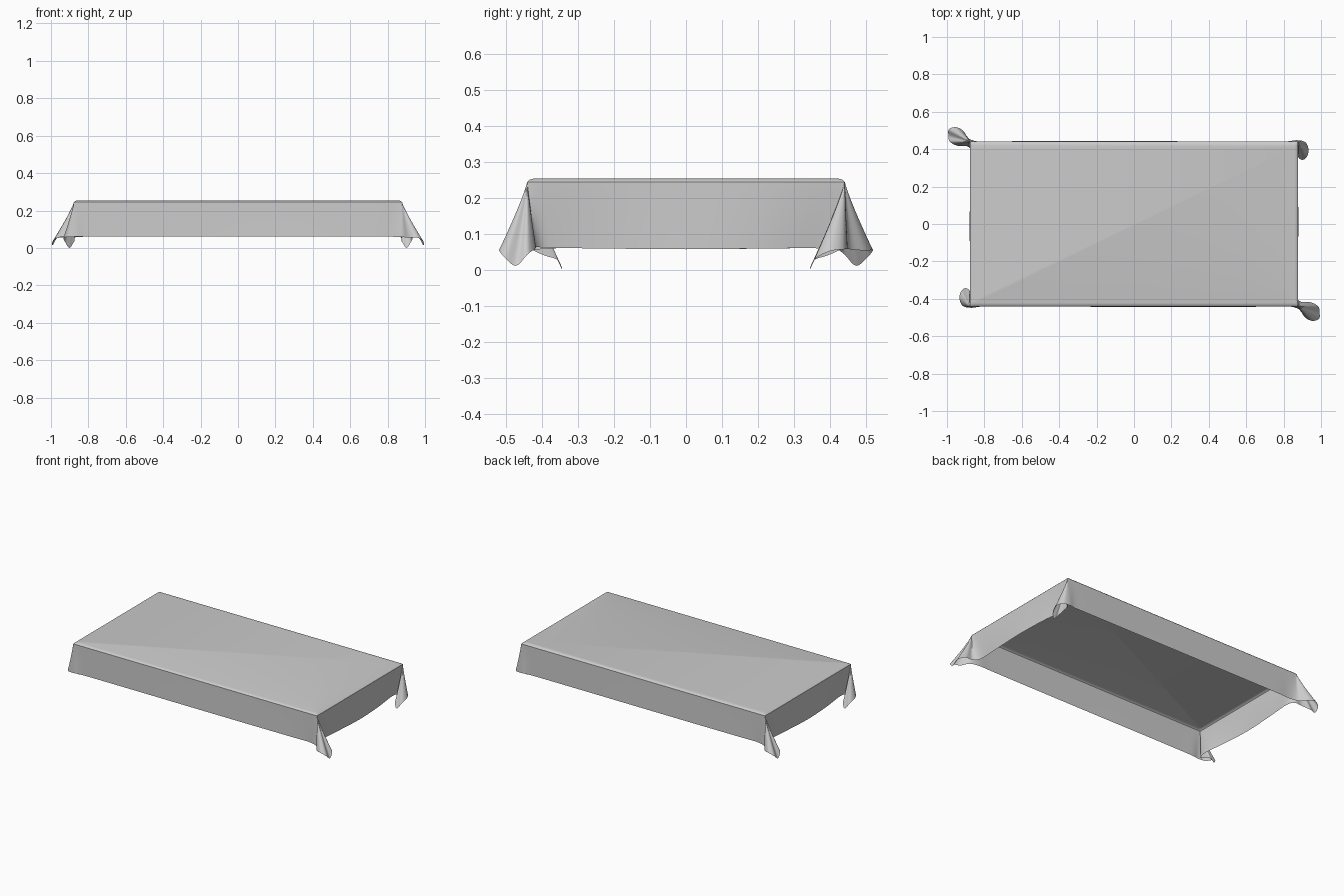
import bpy, bmesh
from mathutils import Vector

if "Cube" in bpy.data.objects:
    bpy.data.objects.remove(bpy.data.objects["Cube"])

TOP_Z, X, Y = 0.253, 0.877, 0.44      # table edge the cloth hangs over
STEPS, ROWS = 5, 14

# hem of half the cloth; None marks points that hang from the table corner
front = [((-0.40, -0.442, 0.063), -0.40), ((0.0, -0.443, 0.063), 0.0),
         ((0.45, -0.443, 0.063), 0.45), ((0.72, -0.442, 0.063), 0.74),
         ((0.82, -0.440, 0.062), 0.83)]
flared_fold = [(0.88, -0.455, 0.06), (0.915, -0.50, 0.056), (0.955, -0.518, 0.058),
               (0.99, -0.505, 0.04), (0.992, -0.472, 0.014), (0.985, -0.44, 0.045),
               (0.94, -0.417, 0.063), (0.89, -0.415, 0.066)]
end = [((0.862, -0.37, 0.064), -0.40), ((0.870, -0.22, 0.062), -0.23),
       ((0.880, 0.0, 0.06), 0.0), ((0.872, 0.20, 0.062), 0.21),
       ((0.856, 0.35, 0.063), 0.38)]
tucked_fold = [(0.858, 0.405, 0.06), (0.872, 0.425, 0.058), (0.874, 0.39, 0.042),
               (0.880, 0.355, 0.03), (0.902, 0.343, 0.002), (0.925, 0.36, 0.035),
               (0.933, 0.40, 0.055), (0.915, 0.438, 0.06), (0.87, 0.448, 0.062)]
back = [((0.82, 0.442, 0.062), 0.83), ((0.72, 0.442, 0.063), 0.74)]

half = [(Vector(p), Vector((a, -Y, TOP_Z))) for p, a in front]
half += [(Vector(p), Vector((X, -Y, TOP_Z))) for p in flared_fold]
half += [(Vector(p), Vector((X, a, TOP_Z))) for p, a in end]
half += [(Vector(p), Vector((X, Y, TOP_Z))) for p in tucked_fold]
half += [(Vector(p), Vector((a, Y, TOP_Z))) for p, a in back]


def turn(v):
    return Vector((-v.x, -v.y, v.z))


ring = half + [(turn(h), turn(a)) for h, a in half]


def spline(a, b, c, d, t):
    return 0.5 * (2 * b + (c - a) * t + (2 * a - 5 * b + 4 * c - d) * t * t
                  + (3 * b - a - 3 * c + d) * t ** 3)


# smooth hem curve, with a matching point on the table edge
pairs = []
n = len(ring)
for i in range(n):
    a, b, c, d = (ring[(i + k) % n] for k in (-1, 0, 1, 2))
    for s in range(STEPS):
        t = s / STEPS
        pairs.append((spline(a[0], b[0], c[0], d[0], t), b[1].lerp(c[1], t)))

bm = bmesh.new()
rows = []
# rounded rim, then the hanging skirt
for inset, z in ((0.018, TOP_Z + 0.003), (0.006, TOP_Z)):
    rows.append([bm.verts.new((e.x * (1 - inset / X), e.y * (1 - inset / Y), z))
                 for h, e in pairs])
for r in range(ROWS + 1):
    t = r / ROWS
    row = []
    for h, e in pairs:
        f = t ** 1.15
        z0 = TOP_Z - 0.006
        row.append(bm.verts.new((e.x + (h.x - e.x) * f, e.y + (h.y - e.y) * f,
                                 z0 + (h.z - z0) * t)))
    rows.append(row)

m = len(pairs)
bm.faces.new(rows[0])
for up, low in zip(rows, rows[1:]):
    for i in range(m):
        j = (i + 1) % m
        bm.faces.new((up[i], low[i], low[j], up[j]))
bmesh.ops.remove_doubles(bm, verts=bm.verts, dist=0.0003)

mesh = bpy.data.meshes.new("tablecloth")
bm.to_mesh(mesh)
bm.free()
# rest the lowest tips on the ground
low = min(v.co.z for v in mesh.vertices)
for v in mesh.vertices:
    v.co.z -= low
cloth = bpy.data.objects.new("tablecloth", mesh)
bpy.context.collection.objects.link(cloth)
bpy.context.view_layer.objects.active = cloth
cloth.select_set(True)
bpy.ops.object.shade_smooth_by_angle(angle=0.7)
